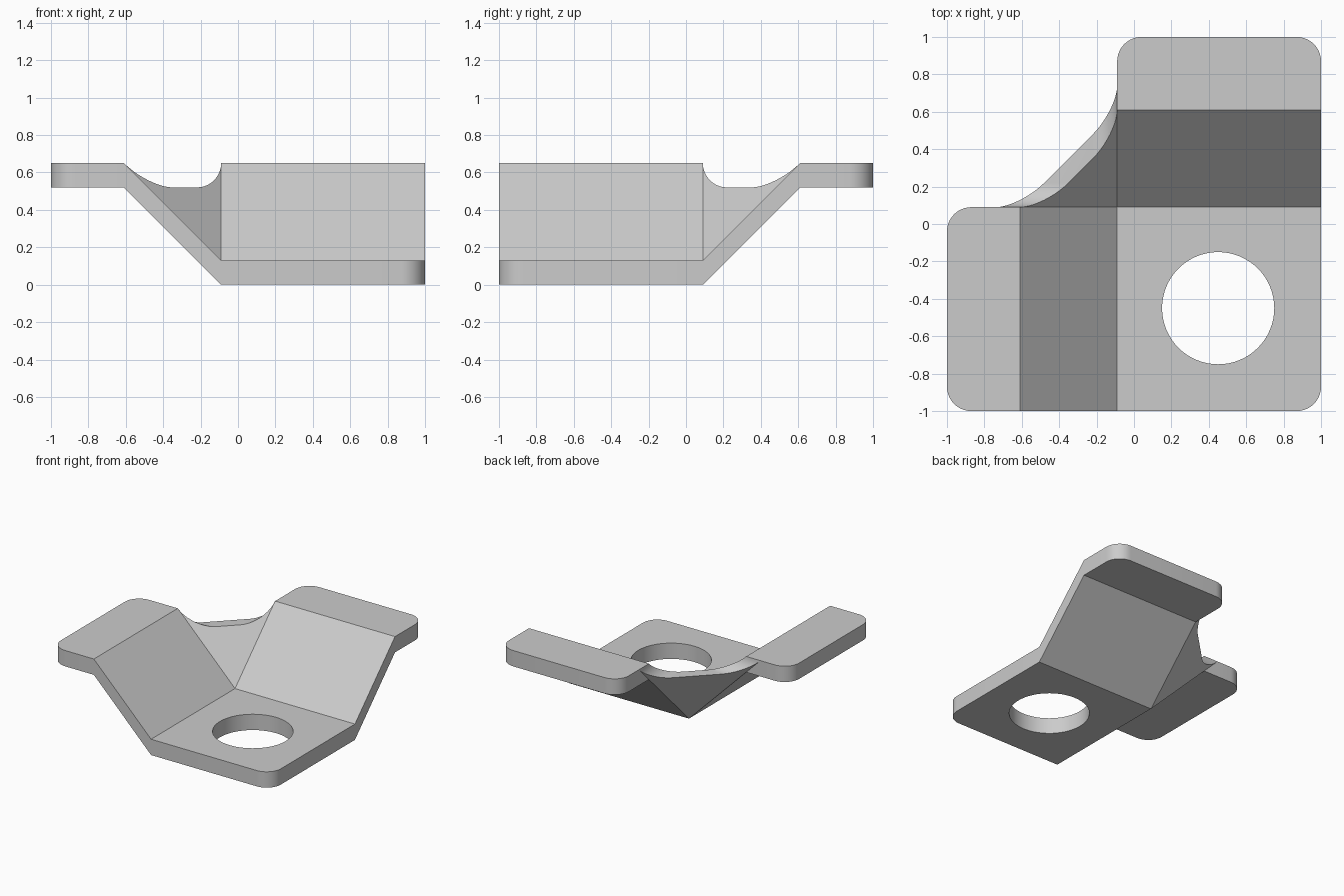
import bpy
import bmesh
from math import sin, cos, pi, radians
from mathutils import Vector

if "Cube" in bpy.data.objects:
    bpy.data.objects.remove(bpy.data.objects["Cube"])

THICK = 0.13     # sheet thickness, also the radius of corners and fillets
RISE = 0.52      # height (and run) of the 45 degree ramps
BEND = 0.09      # distance of the lower bends from the centre
RIDGE = BEND + RISE
STEPS = 10


def arc(cx, cy, start, sweep=90, radius=THICK, steps=STEPS):
    angles = [radians(start + sweep * i / steps) for i in range(steps + 1)]
    return [(cx + radius * cos(a), cy + radius * sin(a)) for a in angles]


def top_height(x, y):
    return THICK + min(RISE, max(0, -x - BEND, y - BEND))


def mirrored(points):
    # Reflection that swaps the left arm and the back arm
    return [(-p[1], -p[0], *p[2:]) for p in reversed(points)]


def loop(bm, points):
    verts = [bm.verts.new((x, y, top_height(x, y))) for x, y in points]
    return [bm.edges.new((a, b)) for a, b in zip(verts, verts[1:] + verts[:1])]


def add_face(bm, points):
    return bm.faces.new([bm.verts.new(p) for p in points])


bm = bmesh.new()

# Base plate with one rounded corner and a round hole
edge = 1 - THICK
outline = [(-BEND, -1)] + arc(edge, -edge, -90) + [(1, BEND), (-BEND, BEND)]
hole = arc(0.45, -0.45, 0, 360, 0.3, 64)[:-1]
bmesh.ops.triangle_fill(bm, use_beauty=True, normal=(0, 0, 1),
                        edges=loop(bm, outline) + loop(bm, hole))

# Ramp and flange of each arm
ramp = [(-RIDGE, -1), (-BEND, -1), (-BEND, BEND), (-RIDGE, BEND)]
flange = ([(-RIDGE, -1), (-RIDGE, BEND), (-RIDGE - THICK, BEND)]
          + arc(-edge, BEND - THICK, 90) + arc(-edge, -edge, 180))
for panel in (ramp, flange):
    for points in (panel, mirrored(panel)):
        add_face(bm, [(x, y, top_height(x, y)) for x, y in points])
bmesh.ops.remove_doubles(bm, verts=bm.verts[:], dist=0.0005)


# Underside and outer walls, left open where the corner web joins
def on_seam(co):
    u, v = -co.x - BEND, co.y - BEND
    return min(abs(u), abs(v)) < 0.001 and -0.001 < min(u, v) and max(u, v) < RISE + 0.001


down = Vector((0, 0, -THICK))
border = [e for e in bm.edges if len(e.link_faces) == 1]
walls = []
for e in border:
    a, b = (v.co.copy() for v in e.verts)
    if not (on_seam(a) and on_seam(b)):
        top = [p for p in (a, b) if not on_seam(p)]
        walls.append(top + [b + down, a + down])
undersides = [[v.co + down for v in reversed(f.verts)] for f in bm.faces]
for points in walls + undersides:
    add_face(bm, points)


# Corner web: sloping plate with a filleted upper edge
def web_edge(lift):
    half = []
    for i in range(STEPS + 1):
        a = pi / 2 * i / STEPS
        v = THICK * (1 - cos(a))
        z = RISE + THICK * (1 - sin(a))
        half.append((-BEND - (z - lift - v), BEND + v, z))
    return half + mirrored(half)


upper, lower = web_edge(THICK), web_edge(0)
add_face(bm, [(-BEND, BEND, THICK)] + upper)
add_face(bm, [(-BEND, BEND, 0), (-RIDGE, BEND, RISE)] + lower + [(-BEND, RIDGE, RISE)])
for i in range(len(upper) - 1):
    add_face(bm, [upper[i], upper[i + 1], lower[i + 1], lower[i]])

bmesh.ops.remove_doubles(bm, verts=bm.verts[:], dist=0.0005)
bmesh.ops.recalc_face_normals(bm, faces=bm.faces[:])

mesh = bpy.data.meshes.new("corner_bracket")
bm.to_mesh(mesh)
bm.free()
bracket = bpy.data.objects.new("corner_bracket", mesh)
bpy.context.collection.objects.link(bracket)

# Plain grey metal
grey = bpy.data.materials.new("plain grey")
grey.use_nodes = True
colour = (0.6, 0.6, 0.6, 1)
grey.diffuse_color = colour
grey.node_tree.nodes["Principled BSDF"].inputs["Base Color"].default_value = colour
mesh.materials.append(grey)

bpy.ops.object.select_all(action='DESELECT')
bracket.select_set(True)
bpy.context.view_layer.objects.active = bracket
bpy.ops.object.shade_smooth_by_angle(angle=radians(25))
